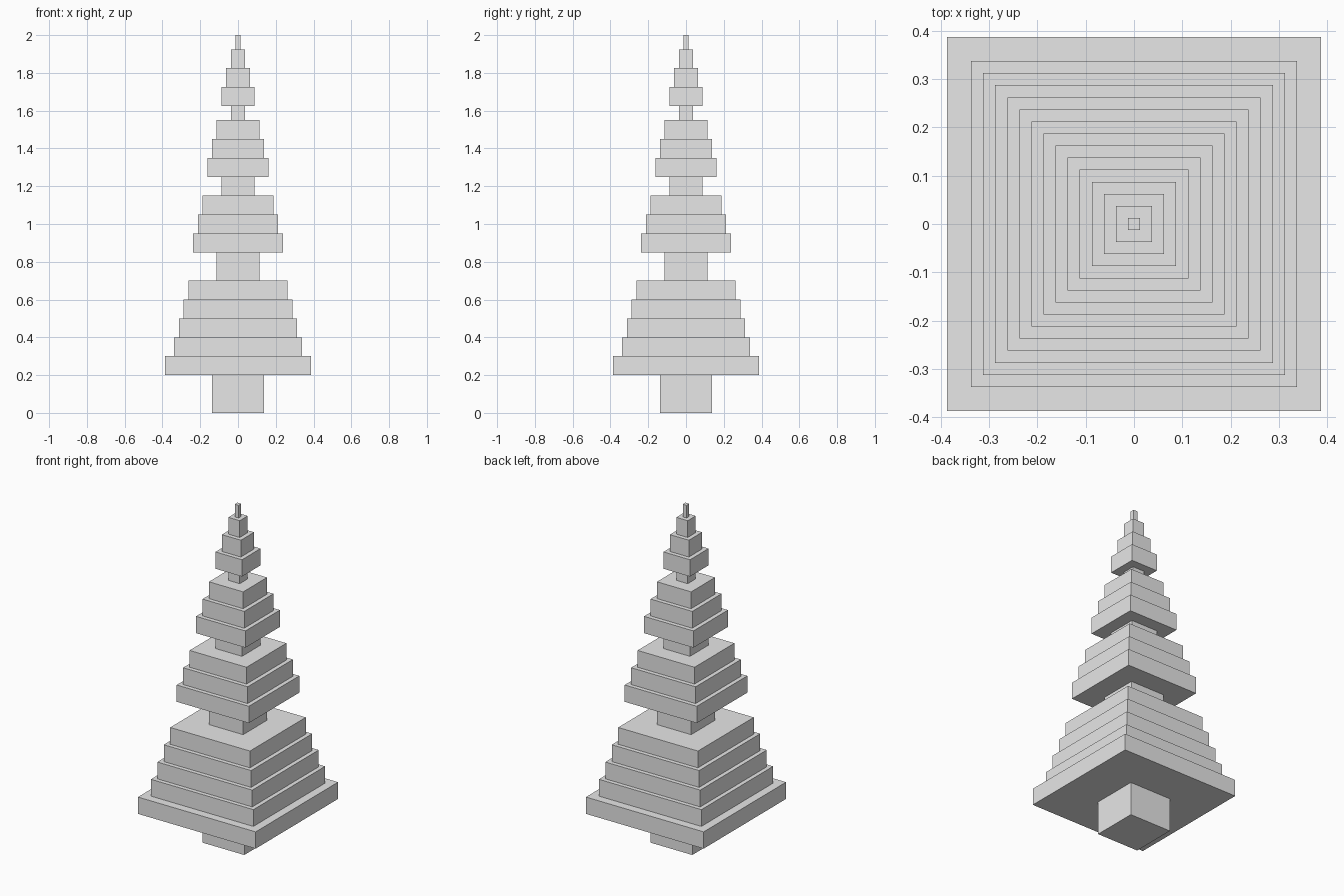
import bpy
import bmesh
from mathutils import Matrix

cube = bpy.data.objects.get("Cube")
if cube:
    bpy.data.objects.remove(cube, do_unlink=True)

# Single plain grey material
grey = bpy.data.materials.new("plain_grey")
grey.use_nodes = True
grey.diffuse_color = (0.8, 0.8, 0.8, 1)
grey.node_tree.nodes["Principled BSDF"].inputs["Base Color"].default_value = (0.8, 0.8, 0.8, 1)


def stack(name, bottom, slabs):
    """Pile square slabs, each (half width, height), from bottom; return the top."""
    bm = bmesh.new()
    z = bottom
    for half, height in slabs:
        place = Matrix.Translation((0, 0, z + height / 2))
        size = Matrix.Diagonal((2 * half, 2 * half, height, 1))
        bmesh.ops.create_cube(bm, size=1, matrix=place @ size)
        z += height
    mesh = bpy.data.meshes.new(name)
    bm.to_mesh(mesh)
    bm.free()
    mesh.materials.append(grey)
    bpy.context.collection.objects.link(bpy.data.objects.new(name, mesh))
    return z


def tier(widths):
    return [(half, 0.1) for half in widths]


# Trunk sections alternate with stepped foliage tiers, from the ground up
parts = [
    ("trunk_base", [(0.1375, 0.2)]),
    ("foliage_bottom", tier([0.3875, 0.3375, 0.3125, 0.2875, 0.2625])),
    ("trunk_lower", [(0.1125, 0.15)]),
    ("foliage_lower_middle", tier([0.2375, 0.2125, 0.1875])),
    ("trunk_middle", [(0.0875, 0.1)]),
    ("foliage_upper_middle", tier([0.1625, 0.1375, 0.1125])),
    ("trunk_upper", [(0.0375, 0.075)]),
    ("foliage_top", tier([0.0875, 0.0625, 0.0375])),
    ("tip", [(0.0125, 0.075)]),
]
z = 0
for name, slabs in parts:
    z = stack(name, z, slabs)
